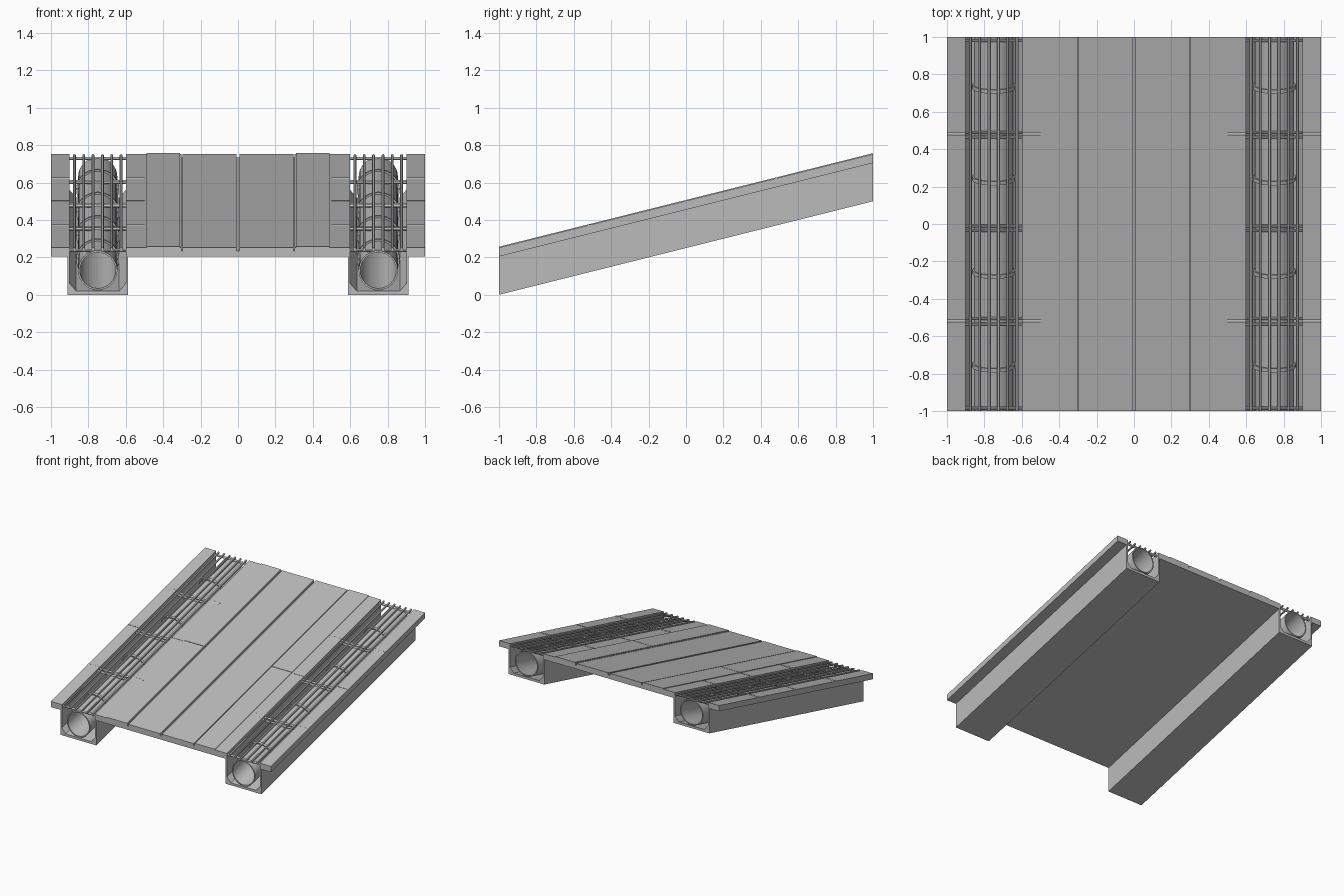
import bpy, bmesh, math
from mathutils import Matrix

if "Cube" in bpy.data.objects:
    bpy.data.objects.remove(bpy.data.objects["Cube"], do_unlink=True)

SLOPE = 0.25
TOP = 0.252
PIPE_X, PIPE_Z = 0.75, 0.13

grey = bpy.data.materials.new("concrete_grey")
grey.use_nodes = True
grey.diffuse_color = (0.5, 0.5, 0.5, 1)
grey.node_tree.nodes["Principled BSDF"].inputs["Base Color"].default_value = (0.5, 0.5, 0.5, 1)


def finish(name, bm, smooth=False):
    """Tilt the part up the ramp and turn it into an object."""
    for v in bm.verts:
        v.co.z += SLOPE * (v.co.y + 1)
    bmesh.ops.recalc_face_normals(bm, faces=bm.faces)
    mesh = bpy.data.meshes.new(name)
    bm.to_mesh(mesh)
    bm.free()
    mesh.materials.append(grey)
    obj = bpy.data.objects.new(name, mesh)
    bpy.context.collection.objects.link(obj)
    if smooth:
        bpy.ops.object.select_all(action='DESELECT')
        obj.select_set(True)
        bpy.context.view_layer.objects.active = obj
        bpy.ops.object.shade_smooth_by_angle(angle=math.radians(35))
    return obj


def extrude(bm, outline, y0, y1):
    """Extrude an x-z outline along y."""
    face = bm.faces.new([bm.verts.new((x, y0, z)) for x, z in outline])
    out = bmesh.ops.extrude_face_region(bm, geom=[face])
    for v in out["geom"]:
        if isinstance(v, bmesh.types.BMVert):
            v.co.y = y1


def box(bm, x0, x1, y0, y1, z0, z1):
    extrude(bm, [(x0, z0), (x1, z0), (x1, z1), (x0, z1)], y0, y1)


def rod(bm, axis, centre, radius, length, sides=10):
    rot = Matrix.Rotation(math.pi / 2, 4, 'Y' if axis == 'X' else 'X')
    bmesh.ops.create_cone(bm, cap_ends=True, segments=sides, radius1=radius, radius2=radius,
                          depth=length, matrix=Matrix.Translation(centre) @ rot)


def lathe(bm, section, y, x, lean, sides=32):
    """Sweep a closed (radius, y) section round the pipe axis."""
    rings = []
    for i in range(sides):
        a = math.tau * i / sides
        rings.append([bm.verts.new((x + r * math.sin(a), y + dy - lean * r * math.cos(a),
                                    PIPE_Z + r * math.cos(a))) for r, dy in section])
    n = len(section)
    for i in range(sides):
        p, q = rings[i], rings[(i + 1) % sides]
        for j in range(n):
            k = (j + 1) % n
            bm.faces.new((p[j], p[k], q[k], q[j]))


# Slab with joint grooves and two troughs, one cross-section
half = [(0.588, 0.205), (0.588, 0), (0.912, 0), (0.912, 0.205), (1, 0.205), (1, TOP),
        (0.9, TOP), (0.9, 0.06), (0.865, 0.02), (0.635, 0.02), (0.6, 0.06), (0.6, TOP),
        (0.303, TOP), (0.303, 0.235), (0.297, 0.235), (0.297, TOP), (0.008, TOP), (0.008, 0.235)]
bm = bmesh.new()
extrude(bm, half + [(-x, z) for x, z in reversed(half)], -1, 1)
finish("ramp_slab", bm)

for side, s in (("left", 1), ("right", -1)):
    # Thin raised walkway panels
    for label, y0 in (("front", -1), ("back", 0.002)):
        bm = bmesh.new()
        box(bm, s * 0.31, s * 0.49, y0, y0 + 0.998, TOP - 0.002, TOP + 0.005)
        finish(f"{side}_{label}_panel", bm)

    # Cross joints either side of the trench
    bm = bmesh.new()
    for x in (0.55, 0.95):
        for y in (-0.52, 0.48):
            rod(bm, 'X', (s * x, y, TOP - 0.011), 0.015, 0.1, 16)
        box(bm, s * (x - 0.05), s * (x + 0.05), -0.002, 0.002, TOP - 0.002, TOP + 0.002)
    finish(f"{side}_cross_joints", bm, True)

    # Pipe in the trough
    bm = bmesh.new()
    lathe(bm, [(0.105, -1), (0.105, 1), (0.096, 1), (0.096, -1)], 0, s * PIPE_X, 0)
    finish(f"{side}_pipe", bm, True)

    # Clamp rings standing square to the slope
    bm = bmesh.new()
    for y in (-0.755, -0.255, 0.245, 0.735):
        lathe(bm, [(0.1, -0.01), (0.115, -0.01), (0.115, 0.01), (0.1, 0.01)],
              y, s * PIPE_X, SLOPE)
    finish(f"{side}_pipe_rings", bm, True)

    # Grating over the trench
    bm = bmesh.new()
    for i in range(6):
        rod(bm, 'Y', (s * (0.625 + 0.05 * i), 0, TOP - 0.008), 0.008, 2)
    for y in (-0.985, -0.535, -0.505, -0.035, -0.01, 0.465, 0.49, 0.98):
        rod(bm, 'X', (s * PIPE_X, y, TOP - 0.018), 0.008, 0.3)
    finish(f"{side}_grating", bm, True)
